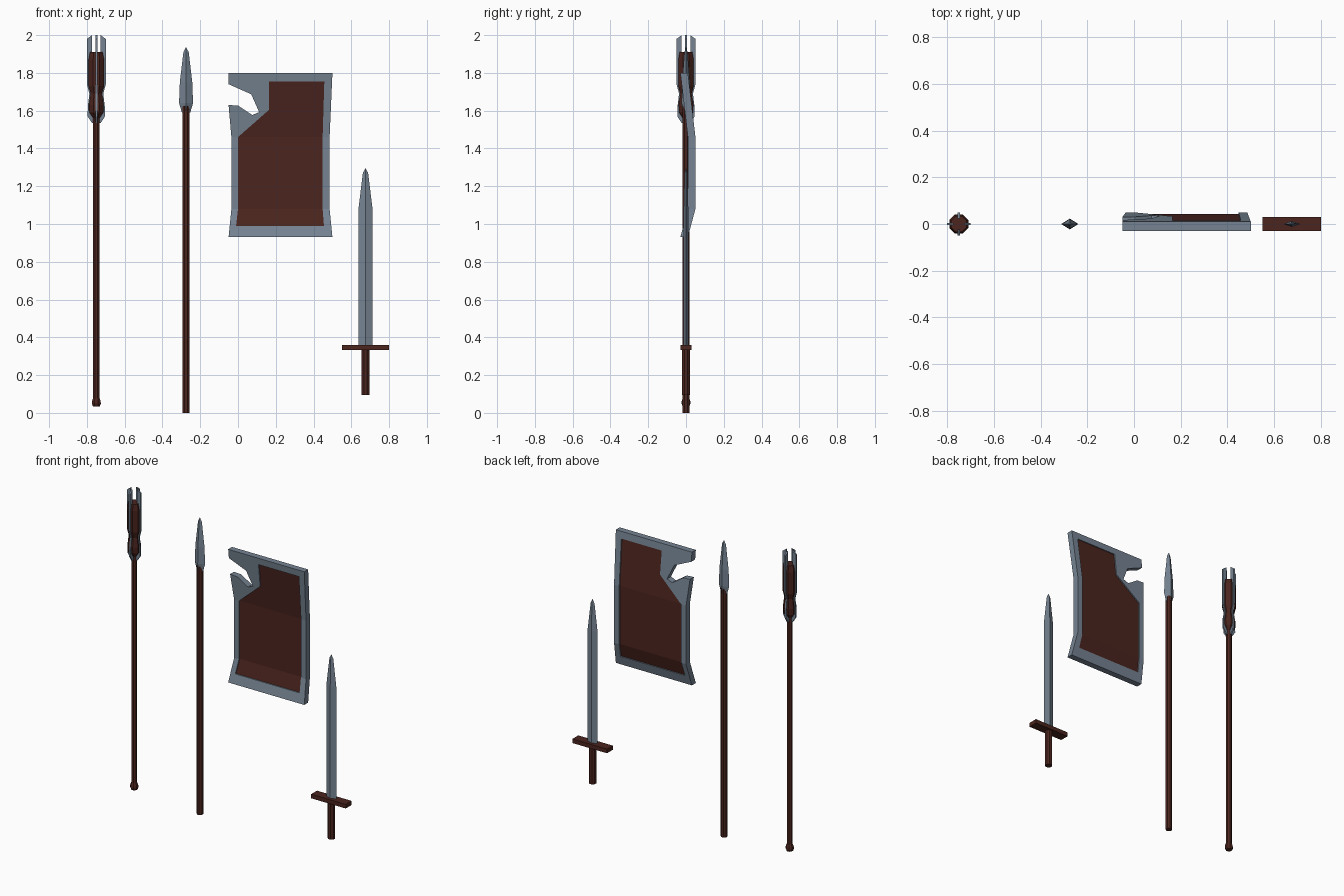
import bpy, bmesh
from math import cos, sin, tau, pi
from mathutils import Vector, Matrix

if "Cube" in bpy.data.objects:
    bpy.data.objects.remove(bpy.data.objects["Cube"])


def material(name, rgb):
    m = bpy.data.materials.new(name)
    m.diffuse_color = (*rgb, 1)
    m.use_nodes = True
    m.node_tree.nodes["Principled BSDF"].inputs["Base Color"].default_value = m.diffuse_color
    return m


STEEL = material("steel", (0.18, 0.23, 0.29))
WOOD = material("dark_wood", (0.07, 0.018, 0.013))


def finish(name, bm, mat, loc=(0, 0, 0)):
    bmesh.ops.remove_doubles(bm, verts=bm.verts, dist=1e-5)
    bmesh.ops.recalc_face_normals(bm, faces=bm.faces)
    me = bpy.data.meshes.new(name)
    bm.to_mesh(me)
    bm.free()
    me.materials.append(mat)
    ob = bpy.data.objects.new(name, me)
    ob.location = loc
    bpy.context.collection.objects.link(ob)
    return ob


def loft(name, x, rings, mat, sides=8, turn=0.5):
    """Stack of rings (z, half width x, half depth y) joined into a faceted solid."""
    bm = bmesh.new()
    loops = []
    for z, rx, ry in rings:
        loops.append([bm.verts.new((rx * cos(tau * (i + turn) / sides),
                                    ry * sin(tau * (i + turn) / sides), z))
                      for i in range(sides)])
    for a, b in zip(loops, loops[1:]):
        for i in range(sides):
            j = (i + 1) % sides
            bm.faces.new((a[i], a[j], b[j], b[i]))
    bm.faces.new(loops[0])
    bm.faces.new(loops[-1])
    return finish(name, bm, mat, (x, 0, 0))


def turned(name, x, profile, mat, sides=8):
    return loft(name, x, [(z, r, r) for z, r in profile], mat, sides)


# Mace: shaft with pommel, bulging core and four flanges
MX = -0.75
turned("mace_shaft", MX, [(0.035, 0.02), (0.05, 0.026), (0.065, 0.024), (0.08, 0.018),
                          (1.60, 0.018)], WOOD)
turned("mace_core", MX, [(1.56, 0.018), (1.59, 0.04), (1.63, 0.042), (1.69, 0.032),
                         (1.73, 0.044), (1.87, 0.044), (1.91, 0.036)], WOOD)
flange = [(0.01, 1.535), (0.023, 1.535), (0.046, 1.57), (0.045, 1.62), (0.037, 1.69),
          (0.05, 1.74), (0.05, 1.98), (0.023, 2.0), (0.023, 1.88), (0.01, 1.86)]
for k in range(4):
    bm = bmesh.new()
    f = bm.faces.new([bm.verts.new((r, -0.005, z)) for r, z in flange])
    ext = bmesh.ops.extrude_face_region(bm, geom=[f])
    vs = [v for v in ext["geom"] if isinstance(v, bmesh.types.BMVert)]
    bmesh.ops.translate(bm, verts=vs, vec=(0, 0.01, 0))
    bmesh.ops.rotate(bm, verts=bm.verts, matrix=Matrix.Rotation(k * pi / 2, 3, 'Z'))
    finish(f"mace_flange_{k + 1}", bm, STEEL, (MX, 0, 0))

# Spear: plain shaft with a diamond-section head
SX = -0.275
turned("spear_shaft", SX, [(0, 0.02), (1.625, 0.02)], WOOD)
loft("spear_head", SX, [(1.59, 0.022, 0.018), (1.64, 0.037, 0.023), (1.75, 0.033, 0.021),
                        (1.91, 0.014, 0.008), (1.935, 0.001, 0.001)], STEEL, 4, 0)

# Sword: grip, cross guard, diamond-section blade
WX = 0.675
turned("sword_grip", WX, [(0.095, 0.023), (0.34, 0.023)], WOOD)
bm = bmesh.new()
bmesh.ops.create_cube(bm, size=1)
bmesh.ops.scale(bm, verts=bm.verts, vec=(0.25, 0.06, 0.027))
finish("sword_guard", bm, WOOD, (WX, 0, 0.347))
loft("sword_blade", WX, [(0.35, 0.036, 0.012), (1.09, 0.036, 0.012),
                         (1.27, 0.014, 0.007), (1.295, 0.001, 0.001)], STEEL, 4, 0)


# Shield: notched rim and recessed panel, bent at two heights
def bend(z):
    if z > 1.46:
        return 0.03 - 0.04 * (z - 1.46) / 0.34
    if z < 1.08:
        return 0.03 - 0.04 * (1.08 - z) / 0.15
    return 0.03


def bent_plate(name, outlines, thick, mat):
    bm = bmesh.new()
    for pts in outlines:
        vs = [bm.verts.new((x, 0, z)) for x, z in pts]
        for i in range(len(vs)):
            bm.edges.new((vs[i - 1], vs[i]))
    bmesh.ops.triangle_fill(bm, edges=bm.edges[:], use_beauty=True, normal=(0, -1, 0))
    for z in (1.08, 1.46):
        bmesh.ops.bisect_plane(bm, geom=bm.verts[:] + bm.edges[:] + bm.faces[:],
                               plane_co=(0, 0, z), plane_no=(0, 0, 1), dist=1e-5)
    for v in bm.verts:
        v.co.y = bend(v.co.z) - thick / 2
    ext = bmesh.ops.extrude_face_region(bm, geom=bm.faces[:], use_keep_orig=True)
    vs = [v for v in ext["geom"] if isinstance(v, bmesh.types.BMVert)]
    bmesh.ops.translate(bm, verts=vs, vec=(0, thick, 0))
    finish(name, bm, mat)


outer = [(-0.05, 1.80), (-0.05, 1.74), (0.07, 1.687), (0.112, 1.592), (0.075, 1.577),
         (0.0, 1.627), (-0.05, 1.63), (-0.035, 1.46), (-0.035, 1.08), (-0.05, 0.93),
         (0.50, 0.93), (0.485, 1.08), (0.485, 1.46), (0.50, 1.80)]
inner = [(0.165, 1.755), (0.165, 1.605), (0.0, 1.46), (0.0, 1.08), (-0.01, 0.99),
         (0.455, 0.99), (0.448, 1.08), (0.448, 1.46), (0.457, 1.755)]
bent_plate("shield_rim", [outer, inner], 0.04, STEEL)
bent_plate("shield_panel", [inner], 0.026, WOOD)
